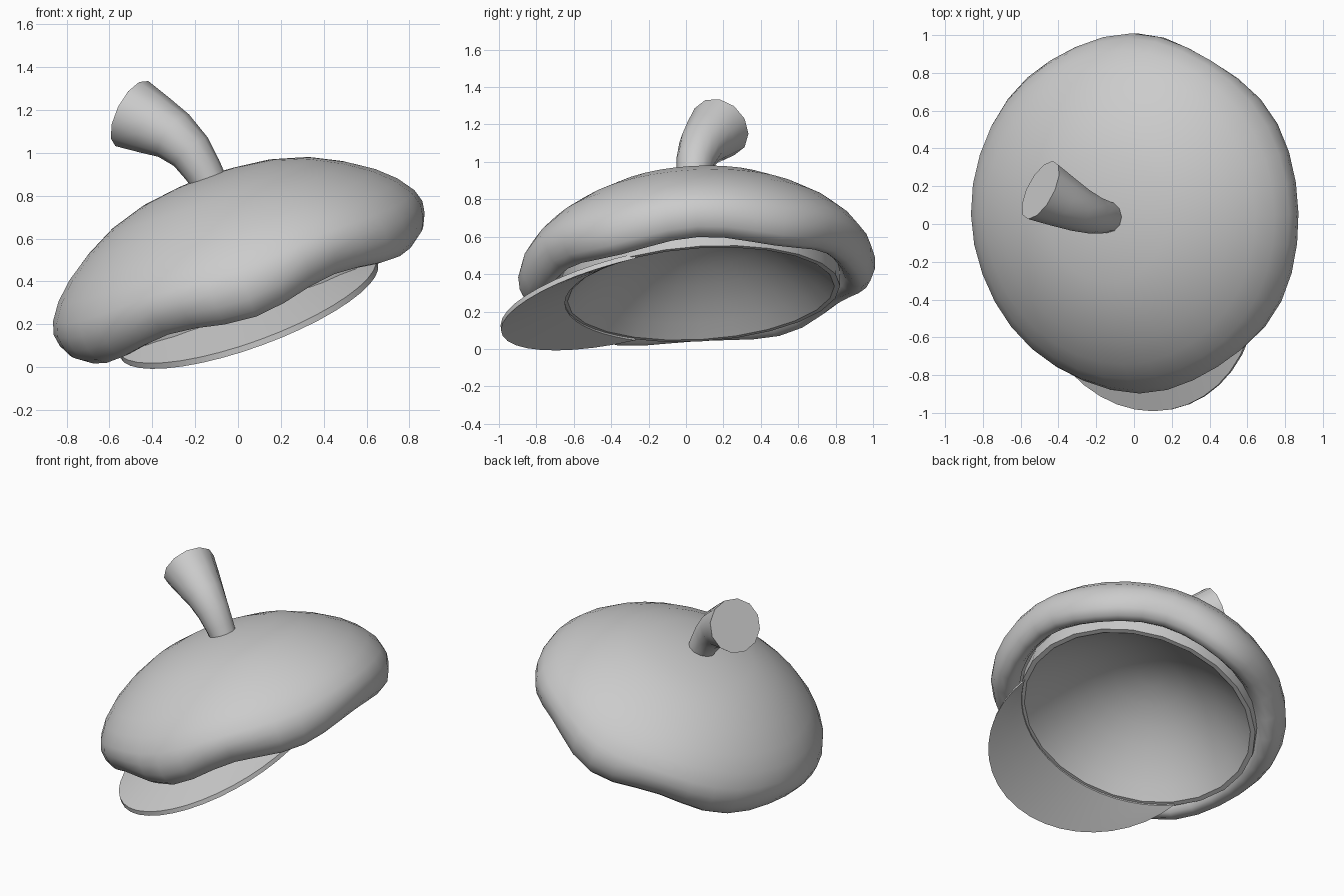
import bpy, bmesh
from math import sin, cos, pi, sqrt, radians
from mathutils import Matrix, Vector

if "Cube" in bpy.data.objects:
    bpy.data.objects.remove(bpy.data.objects["Cube"], do_unlink=True)

grey = bpy.data.materials.new("grey_felt")
grey.use_nodes = True
colour = (0.6, 0.6, 0.6, 1)
grey.diffuse_color = colour
grey.node_tree.nodes["Principled BSDF"].inputs["Base Color"].default_value = colour

# Tilted frame shared by the cap, band and visor
TILT = (Matrix.Translation((0.04, 0.08, 0.295))
        @ Matrix.Rotation(radians(-20), 4, 'Y') @ Matrix.Rotation(radians(3.5), 4, 'X'))


def make(name, bm, matrix=Matrix(), angle=40):
    bmesh.ops.remove_doubles(bm, verts=bm.verts, dist=0.0005)
    bm.transform(matrix)
    mesh = bpy.data.meshes.new(name)
    bm.to_mesh(mesh)
    bm.free()
    mesh.materials.append(grey)
    obj = bpy.data.objects.new(name, mesh)
    bpy.context.collection.objects.link(obj)
    bpy.ops.object.select_all(action='DESELECT')
    obj.select_set(True)
    bpy.context.view_layer.objects.active = obj
    bpy.ops.object.shade_smooth_by_angle(angle=radians(angle))
    return obj


def skin(rings):
    """Join loops of points, each loop closed, into a quad surface."""
    bm = bmesh.new()
    loops = [[bm.verts.new(p) for p in ring] for ring in rings]
    n = len(loops[0])
    for a, b in zip(loops, loops[1:]):
        for i in range(n):
            j = (i + 1) % n
            bm.faces.new((a[i], a[j], b[j], b[i]))
    return bm, loops


# Puffy cap: lathe profile (radius fraction, height, scallop strength)
profile = [(0.80, 0.10, 0.2), (0.825, 0.04, 0.7), (0.865, 0.0, 1), (0.915, 0.0, 1),
           (0.96, 0.03, 1), (0.99, 0.09, 0.9), (1.0, 0.155, 0.6), (0.98, 0.222, 0.4),
           (0.92, 0.305, 0.2), (0.83, 0.385, 0.1), (0.70, 0.467, 0), (0.54, 0.542, 0),
           (0.36, 0.592, 0), (0.18, 0.615, 0), (0.07, 0.622, 0)]
SIDES = 36
rings = []
for r, h, s in profile:
    ring = []
    for i in range(SIDES):
        a = 2 * pi * i / SIDES
        wave = cos(6 * a) * s
        k = r - 0.018 * wave * sin(a) ** 2
        ring.append((0.02 + 0.915 * k * cos(a), -0.015 + 0.945 * k * sin(a),
                     h + 0.012 * s + 0.028 * wave * (0.6 + 0.4 * sin(a) ** 2)))
    rings.append(ring)
bm, loops = skin(rings)
bm.faces.new(loops[-1])
make("cap", bm, TILT, 60)

# Head band around the opening, with a domed lining inside
band = [(0.75, 0.11), (0.745, 0.0), (0.715, 0.0)]
band += [(0.715 * f, 0.36 * (1 - f * f)) for f in (0.9, 0.78, 0.64, 0.48, 0.3, 0.1)]
bm, loops = skin([[(r * cos(2 * pi * i / 24), r * sin(2 * pi * i / 24), h)
                   for i in range(24)] for r, h in band])
bm.faces.new(loops[-1])
bmesh.ops.reverse_faces(bm, faces=bm.faces)
make("head_band", bm, TILT)

# Visor: crescent sloping down from the band to a half-ellipse edge
STEPS = 20
bm = bmesh.new()
rows = []
for i in range(STEPS + 1):
    t = pi * i / STEPS
    u = 0.64 * cos(t)
    inner = Vector((u, -sqrt(0.73 ** 2 - u * u), -0.01))
    outer = Vector((u, -0.35 - 0.73 * sin(t), -0.01 - 0.13 * sin(t)))
    rows.append([bm.verts.new(inner.lerp(outer, f)) for f in (0, 0.5, 1)])
for a, b in zip(rows, rows[1:]):
    for k in range(2):
        bm.faces.new((a[k], b[k], b[k + 1], a[k + 1]))
bmesh.ops.remove_doubles(bm, verts=bm.verts, dist=0.002)
extruded = bmesh.ops.extrude_face_region(bm, geom=bm.faces[:], use_keep_orig=True)["geom"]
bmesh.ops.translate(bm, vec=(0, 0, 0.028),
                    verts=[g for g in extruded if isinstance(g, bmesh.types.BMVert)])
bmesh.ops.recalc_face_normals(bm, faces=bm.faces)
make("visor", bm, TILT)

# Bent stem flaring to a flat end
path = [((-0.12, 0.035, 0.84), 0.08), ((-0.165, 0.04, 0.92), 0.09),
        ((-0.22, 0.05, 1.005), 0.103), ((-0.30, 0.08, 1.08), 0.122),
        ((-0.39, 0.125, 1.13), 0.145), ((-0.495, 0.18, 1.183), 0.17)]
points = [Vector(p) for p, _ in path]
rings = []
for i, (_, r) in enumerate(path):
    way = points[min(i + 1, len(points) - 1)] - points[max(i - 1, 0)]
    side = way.cross(Vector((0, 1, 0))).normalized()
    up = side.cross(way).normalized()
    rings.append([points[i] + r * (cos(2 * pi * k / 12) * side + sin(2 * pi * k / 12) * up)
                  for k in range(12)])
bm, loops = skin(rings)
bm.faces.new(loops[-1])
bm.faces.new(loops[0][::-1])
bmesh.ops.recalc_face_normals(bm, faces=bm.faces)
make("stem", bm)
